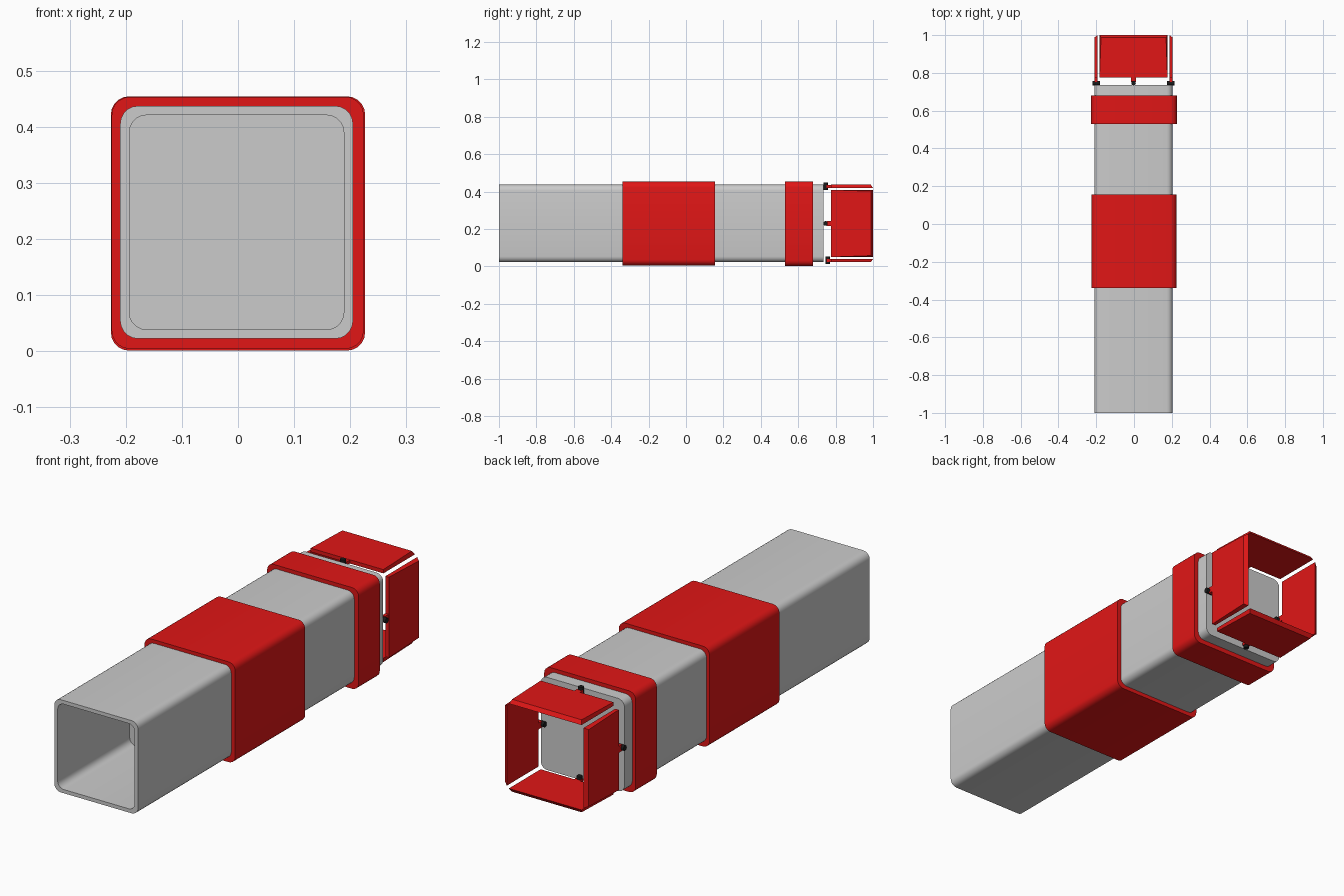
import bpy, bmesh
from math import sin, cos, pi, radians
from mathutils import Matrix, Vector

if "Cube" in bpy.data.objects:
    bpy.data.objects.remove(bpy.data.objects["Cube"])

CX, CZ = -0.0025, 0.2295


def material(name, rgb):
    m = bpy.data.materials.new(name)
    m.diffuse_color = (*rgb, 1)
    m.use_nodes = True
    m.node_tree.nodes["Principled BSDF"].inputs["Base Color"].default_value = m.diffuse_color
    return m


red = material("red_paint", (0.75, 0.008, 0.008))
black = material("black_metal", (0.01, 0.01, 0.01))


def finish(name, bm, mat=None):
    bmesh.ops.recalc_face_normals(bm, faces=bm.faces)
    me = bpy.data.meshes.new(name)
    bm.to_mesh(me)
    bm.free()
    me.shade_smooth()
    me.set_sharp_from_angle(angle=radians(30))
    if mat:
        me.materials.append(mat)
    ob = bpy.data.objects.new(name, me)
    bpy.context.collection.objects.link(ob)
    return ob


def rounded_square(half, r, y, cx=CX, cz=CZ, seg=5):
    pts = []
    for k, (sx, sz) in enumerate([(1, 1), (-1, 1), (-1, -1), (1, -1)]):
        for i in range(seg + 1):
            a = (k + i / seg) * pi / 2
            pts.append((cx + sx * (half - r) + r * cos(a), y,
                        cz + sz * (half - r) + r * sin(a)))
    return pts


def loft(name, loops, mat=None, closed=False):
    bm = bmesh.new()
    rows = [[bm.verts.new(p) for p in lp] for lp in loops]
    pairs = list(zip(rows, rows[1:])) + ([(rows[-1], rows[0])] if closed else [])
    for a, b in pairs:
        n = len(a)
        for i in range(n):
            j = (i + 1) % n
            bm.faces.new((a[i], a[j], b[j], b[i]))
    if not closed:
        bm.faces.new(rows[0])
        bm.faces.new(rows[-1])
    return finish(name, bm, mat)


# Square body with a blind opening at the front
loft("body_tube", [rounded_square(0.191, 0.03, -0.49),
                   rounded_square(0.191, 0.03, -1.0),
                   rounded_square(0.2075, 0.032, -1.0),
                   rounded_square(0.2075, 0.032, 0.735)])


# Red sleeves round the body
def sleeve(name, y0, y1, half, cx, cz):
    loft(name, [rounded_square(0.2075, 0.032, y0),
                rounded_square(half, 0.032, y0, cx, cz),
                rounded_square(half, 0.032, y1, cx, cz),
                rounded_square(0.2075, 0.032, y1)], red, closed=True)


sleeve("middle_sleeve", -0.34, 0.155, 0.2245, -0.0005, 0.2285)
sleeve("rear_sleeve", 0.53, 0.68, 0.2265, 0.0, 0.2275)

# Four tail flaps, each with a stub and a hinge pin
for k, side in enumerate(["top", "right", "bottom", "left"]):
    turn = Matrix.Translation((CX, 0, CZ)) @ Matrix.Rotation(k * pi / 2, 4, 'Y')

    # Flap plate, outer face drawn in at the tip
    inner = [(-0.18, 0.775), (0.18, 0.775), (0.18, 1.0), (-0.18, 1.0)]
    outer = [(-0.18, 0.775), (0.18, 0.775), (0.172, 0.988), (-0.172, 0.988)]
    loft(side + "_flap", [[turn @ Vector((x, y, z)) for x, y in pts]
                          for pts, z in ((inner, 0.19), (outer, 0.207))], red)

    # Stub joining flap to hinge
    bm = bmesh.new()
    bmesh.ops.create_cube(bm, size=1, matrix=turn @ Matrix.Translation((0, 0.764, 0.198))
                          @ Matrix.Diagonal((0.028, 0.026, 0.016, 1)))
    finish(side + "_hinge_stub", bm, red)

    # Hinge pin pointing outwards
    y = 0.758 if side == "bottom" else 0.746
    bm = bmesh.new()
    bmesh.ops.create_cone(bm, cap_ends=True, segments=20, radius1=0.012, radius2=0.012,
                          depth=0.04, matrix=turn @ Matrix.Translation((0, y, 0.198)))
    finish(side + "_hinge_pin", bm, black)
